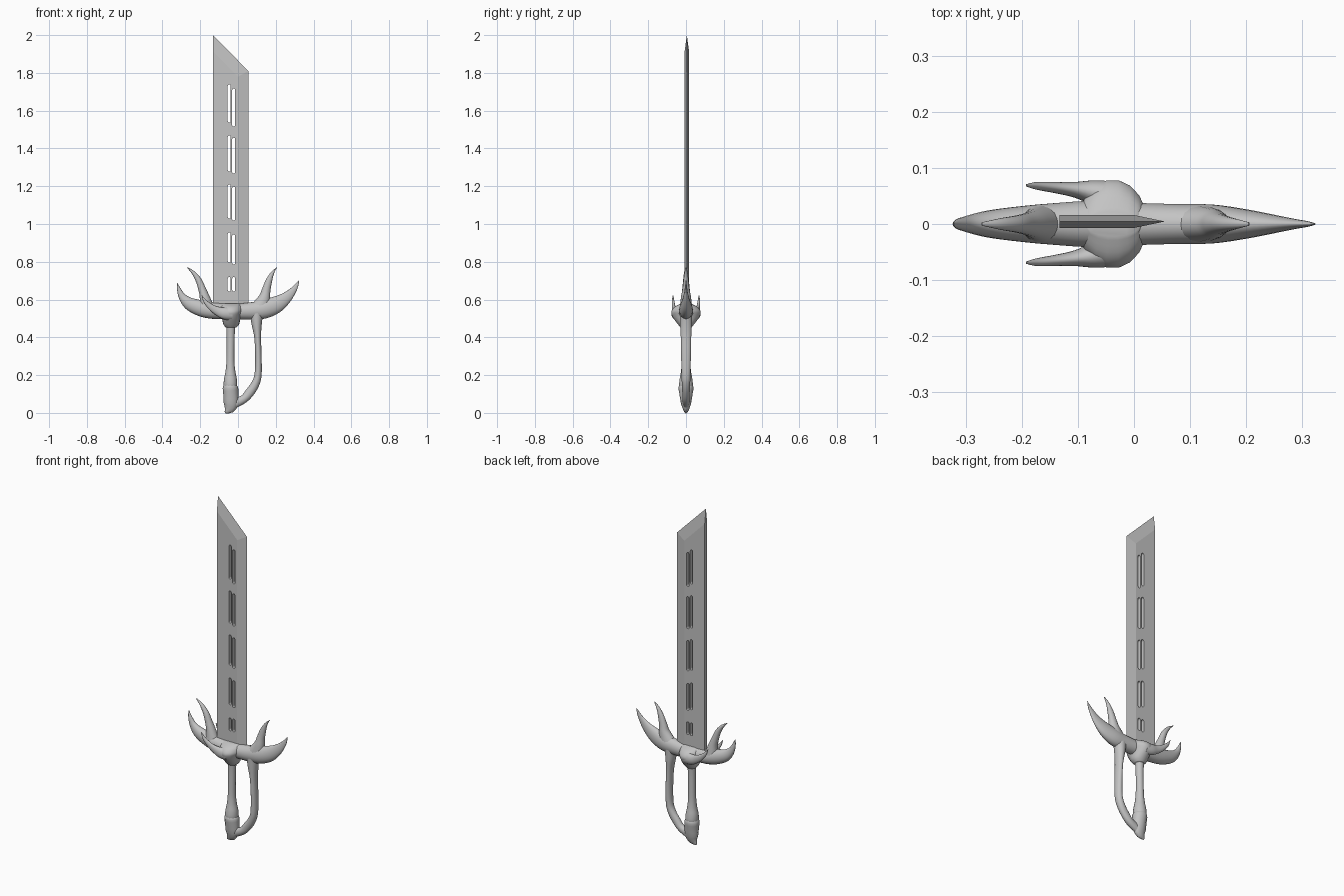
import bpy, bmesh, math
from mathutils import Vector

steel = bpy.data.materials.new("grey steel")
steel.diffuse_color = (0.55, 0.55, 0.55, 1)


def make_object(name, bm, smooth=True):
    bmesh.ops.recalc_face_normals(bm, faces=bm.faces)
    me = bpy.data.meshes.new(name)
    bm.to_mesh(me)
    bm.free()
    me.materials.append(steel)
    ob = bpy.data.objects.new(name, me)
    bpy.context.collection.objects.link(ob)
    if smooth:
        bpy.ops.object.select_all(action='DESELECT')
        ob.select_set(True)
        bpy.context.view_layer.objects.active = ob
        bpy.ops.object.shade_smooth_by_angle(angle=math.radians(50))
    return ob


def spline(pts, steps):
    """Catmull-Rom through points of any dimension."""
    out = []
    for i in range(len(pts) - 1):
        p0, p1 = pts[max(i - 1, 0)], pts[i]
        p2, p3 = pts[i + 1], pts[min(i + 2, len(pts) - 1)]
        for s in range(steps):
            t = s / steps
            out.append([0.5 * (2 * b + (c - a) * t + (2 * a - 5 * b + 4 * c - d) * t * t
                               + (3 * b - a - 3 * c + d) * t ** 3)
                        for a, b, c, d in zip(p0, p1, p2, p3)])
    out.append(list(pts[-1]))
    return out


def sweep(name, pts, sides=18, steps=4):
    """Elliptical tube; each point is x, y, z, half width in the xz plane, half width in y."""
    rows = spline(pts, steps)
    bm = bmesh.new()
    rings = []
    for i, (x, y, z, w, d) in enumerate(rows):
        a, b = rows[max(i - 1, 0)], rows[min(i + 1, len(rows) - 1)]
        n = Vector((b[2] - a[2], 0, a[0] - b[0])).normalized()
        w, d = max(w, 0.0008), max(d, 0.0008)
        ring = []
        for k in range(sides):
            t = 2 * math.pi * k / sides
            ring.append(bm.verts.new(Vector((x, y, z)) + n * w * math.cos(t)
                                     + Vector((0, d * math.sin(t), 0))))
        rings.append(ring)
    for r, q in zip(rings, rings[1:]):
        for k in range(sides):
            j = (k + 1) % sides
            bm.faces.new((r[k], r[j], q[j], q[k]))
    bm.faces.new(rings[0])
    bm.faces.new(rings[-1])
    return make_object(name, bm)


# blade: thick spine, bevelled cutting edge and slanted bevelled tip
YC, T = 0.0045, 0.0115
bm = bmesh.new()
outer = [bm.verts.new((x, YC, z)) for x, z in ((0.055, 0.55), (0.055, 1.81), (-0.133, 2.0))]
sides = []
for s in (-1, 1):
    sides.append([bm.verts.new((x, YC + s * T, z)) for x, z in
                  ((-0.133, 0.55), (0.0, 0.55), (0.0, 1.78), (-0.133, 1.915))])
for v in sides:
    bm.faces.new(v)
    bm.faces.new((v[1], outer[0], outer[1], v[2]))
    bm.faces.new((v[2], outer[1], outer[2], v[3]))
f, b = sides
bm.faces.new((f[0], f[3], outer[2], b[3], b[0]))
bm.faces.new((f[0], f[1], outer[0], b[1], b[0]))
blade = make_object("blade", bm, smooth=False)

# rounded slots cut through the blade in five staggered pairs
bm = bmesh.new()
R = 0.0078
for top, bottom, drop in ((1.738, 1.537, 0.021), (1.468, 1.278, 0.011), (1.209, 1.029, 0.011),
                          (0.955, 0.796, 0.010), (0.719, 0.643, 0.0)):
    for x, dz in ((-0.0465, 0), (-0.023, -drop)):
        loop = []
        for k in range(14):
            t = math.pi * (k if k < 7 else k - 1) / 6
            cz = (top - R if k < 7 else bottom + R) + dz
            loop.append((x + R * math.cos(t), cz + R * math.sin(t)))
        near = [bm.verts.new((px, -0.05, pz)) for px, pz in loop]
        far = [bm.verts.new((px, 0.05, pz)) for px, pz in loop]
        bm.faces.new(near)
        bm.faces.new(far)
        for k in range(14):
            j = (k + 1) % 14
            bm.faces.new((near[k], near[j], far[j], far[k]))
cutter = make_object("slot_cutter", bm, smooth=False)
mod = blade.modifiers.new("slots", 'BOOLEAN')
mod.operation = 'DIFFERENCE'
mod.solver = 'EXACT'
mod.object = cutter
bpy.ops.object.select_all(action='DESELECT')
blade.select_set(True)
bpy.context.view_layer.objects.active = blade
bpy.ops.object.modifier_apply(modifier=mod.name)
bpy.data.objects.remove(cutter)

# crossguard running from the left outer horn to the right outer horn
sweep("crossguard", [
    (-0.321, 0, 0.688, 0.001, 0.003), (-0.313, 0, 0.655, 0.010, 0.009),
    (-0.295, 0, 0.615, 0.020, 0.015), (-0.260, 0, 0.580, 0.033, 0.024),
    (-0.210, 0, 0.558, 0.041, 0.031), (-0.150, 0, 0.543, 0.043, 0.037),
    (-0.070, 0, 0.538, 0.042, 0.042), (0.010, 0, 0.537, 0.042, 0.038),
    (0.080, 0, 0.541, 0.046, 0.036), (0.140, 0, 0.550, 0.050, 0.035),
    (0.200, 0, 0.572, 0.045, 0.026), (0.250, 0, 0.605, 0.032, 0.016),
    (0.285, 0, 0.640, 0.020, 0.009), (0.308, 0, 0.672, 0.011, 0.005),
    (0.323, 0, 0.702, 0.001, 0.001)])

# inner horns
sweep("left_inner_horn", [
    (-0.165, 0, 0.550, 0.042, 0.034), (-0.176, 0, 0.610, 0.027, 0.026),
    (-0.190, 0, 0.655, 0.020, 0.020), (-0.210, 0, 0.705, 0.016, 0.015),
    (-0.239, 0, 0.745, 0.009, 0.010), (-0.271, 0, 0.771, 0.001, 0.003)])
sweep("right_inner_horn", [
    (0.118, 0, 0.550, 0.055, 0.034), (0.140, 0, 0.610, 0.031, 0.027),
    (0.149, 0, 0.650, 0.023, 0.020), (0.164, 0, 0.700, 0.017, 0.014),
    (0.182, 0, 0.740, 0.009, 0.009), (0.205, 0, 0.770, 0.001, 0.003)])

# central boss with a small horn on each face
sweep("guard_boss", [
    (-0.036, 0, 0.452, 0.028, 0.028), (-0.036, 0, 0.470, 0.042, 0.044),
    (-0.036, 0, 0.505, 0.050, 0.070), (-0.038, 0, 0.535, 0.062, 0.079),
    (-0.038, 0, 0.562, 0.060, 0.060), (-0.038, 0, 0.580, 0.050, 0.022)])
for side, s in (("front", -1), ("back", 1)):
    sweep(side + "_small_horn", [
        (-0.030, s * 0.046, 0.525, 0.036, 0.030), (-0.070, s * 0.055, 0.527, 0.032, 0.023),
        (-0.105, s * 0.061, 0.538, 0.024, 0.014), (-0.140, s * 0.065, 0.558, 0.017, 0.010),
        (-0.172, s * 0.068, 0.588, 0.010, 0.007), (-0.192, s * 0.069, 0.622, 0.001, 0.002)])

# grip and pommel
sweep("grip", [
    (-0.040, 0, 0.130, 0.034, 0.034), (-0.040, 0, 0.150, 0.036, 0.037),
    (-0.040, 0, 0.180, 0.034, 0.034), (-0.040, 0, 0.220, 0.026, 0.027),
    (-0.040, 0, 0.280, 0.021, 0.022), (-0.039, 0, 0.400, 0.021, 0.021),
    (-0.038, 0, 0.475, 0.025, 0.025)])
sweep("pommel", [
    (-0.068, 0, 0.001, 0.004, 0.004), (-0.048, 0, 0.020, 0.028, 0.016),
    (-0.037, 0, 0.050, 0.039, 0.027), (-0.038, 0, 0.100, 0.040, 0.035),
    (-0.040, 0, 0.132, 0.041, 0.040), (-0.040, 0, 0.146, 0.035, 0.036)], sides=12, steps=2)

# knuckle guard from the crossguard down to the pommel
sweep("knuckle_guard", [
    (0.098, 0, 0.530, 0.036, 0.034), (0.099, 0, 0.470, 0.027, 0.032),
    (0.104, 0, 0.400, 0.018, 0.028), (0.108, 0, 0.300, 0.017, 0.026),
    (0.106, 0, 0.200, 0.019, 0.024), (0.090, 0, 0.150, 0.022, 0.022),
    (0.062, 0, 0.108, 0.024, 0.020), (0.030, 0, 0.073, 0.022, 0.020),
    (-0.020, 0, 0.050, 0.026, 0.018)])
